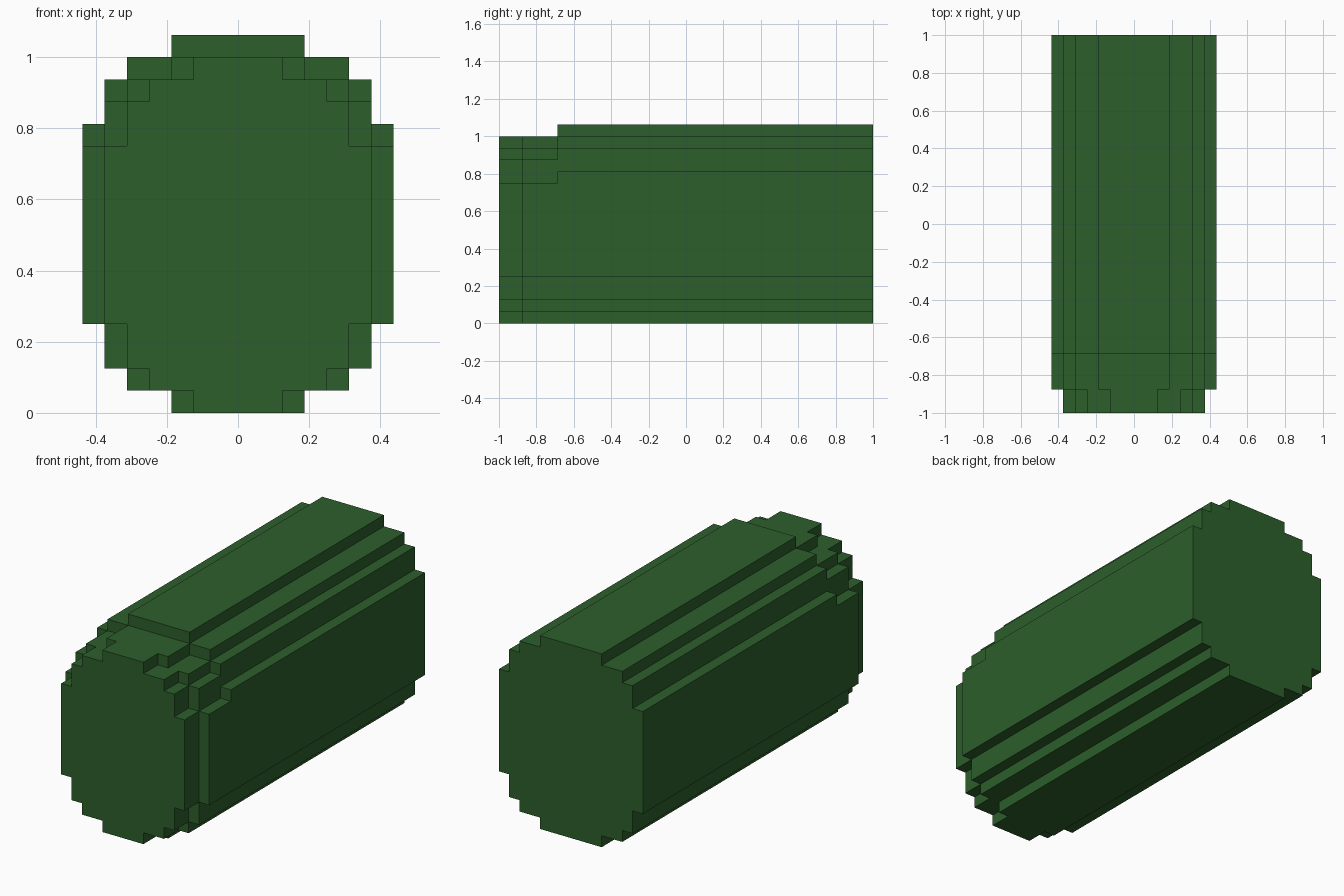
import bpy
import bmesh

if "Cube" in bpy.data.objects:
    bpy.data.objects.remove(bpy.data.objects["Cube"], do_unlink=True)

U = 1 / 16  # size of one step

green = bpy.data.materials.new("dark_green")
green.use_nodes = True
colour = (0.026, 0.114, 0.025, 1)
green.diffuse_color = colour
bsdf = green.node_tree.nodes["Principled BSDF"]
bsdf.inputs["Base Color"].default_value = colour
bsdf.inputs["Roughness"].default_value = 0.9


def stepped_profile(widths, levels):
    """Counter-clockwise stepped outline: half width of each layer between levels."""
    right = []
    for w, lo, hi in zip(widths, levels, levels[1:]):
        right += [(w, lo), (w, hi)]
    return right + [(-x, z) for x, z in reversed(right)]


# Cross-sections in steps: narrow nose, collar, and the taller main log
WIDE = (3, 5, 6, 7, 6, 5, 3)
NARROW = (2, 4, 5, 6, 5, 4, 2)
LOW = (0, 1, 2, 4, 12, 14, 15, 16)
HIGH = (0, 1, 2, 4, 13, 15, 16, 17)
nose = stepped_profile(NARROW, LOW)
collar = stepped_profile(WIDE, LOW)
log = stepped_profile(WIDE, HIGH)

# Loft the sections from front to back; equal depths give the step walls
stations = [(nose, -16), (nose, -14), (collar, -14),
            (collar, -11), (log, -11), (log, 16)]
bm = bmesh.new()
rings = [[bm.verts.new((x * U, y * U, z * U)) for x, z in outline]
         for outline, y in stations]
bm.faces.new(rings[0])
bm.faces.new(rings[-1][::-1])
for front, back in zip(rings, rings[1:]):
    n = len(front)
    for i in range(n):
        j = (i + 1) % n
        face = bm.faces.new((front[i], back[i], back[j], front[j]))
        if face.calc_area() < 1e-6:
            bm.faces.remove(face)
bmesh.ops.remove_doubles(bm, verts=bm.verts[:], dist=1e-5)

mesh = bpy.data.meshes.new("stepped_log")
bm.to_mesh(mesh)
bm.free()
mesh.materials.append(green)
bpy.context.collection.objects.link(bpy.data.objects.new("stepped_log", mesh))
